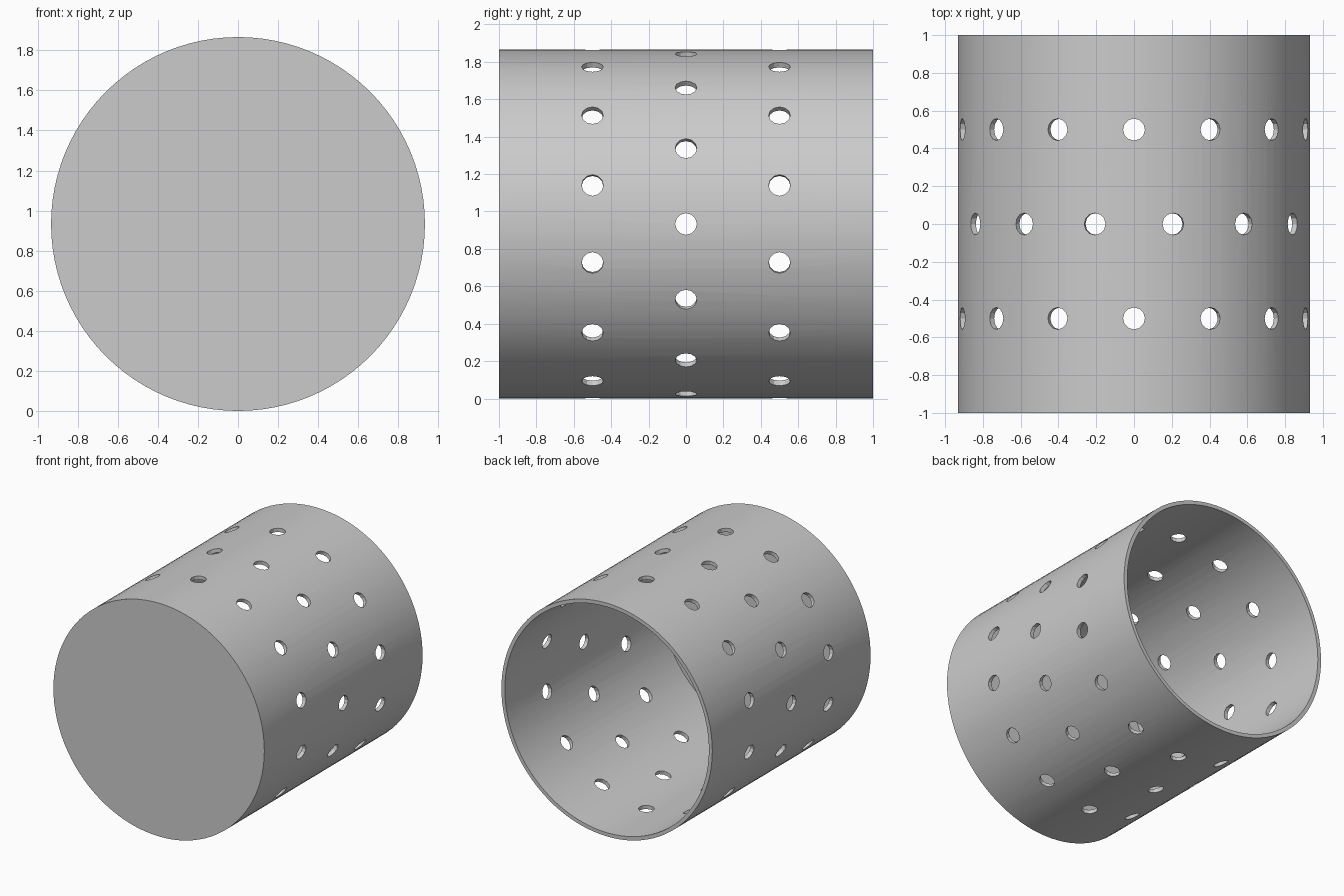
import bpy, bmesh, math
from mathutils import Matrix, Vector

if "Cube" in bpy.data.objects:
    bpy.data.objects.remove(bpy.data.objects["Cube"])

R, WALL, SEG = 0.933, 0.03, 96
HOLE_R, COUNT = 0.058, 14
STEP = 2 * math.pi / COUNT


def make_object(name, bm):
    bmesh.ops.recalc_face_normals(bm, faces=bm.faces)
    mesh = bpy.data.meshes.new(name)
    bm.to_mesh(mesh)
    bm.free()
    obj = bpy.data.objects.new(name, mesh)
    bpy.context.collection.objects.link(obj)
    return obj


# drum: cup lying along y, closed at the front, open at the back
bm = bmesh.new()
profile = [(R, -1), (R, 1), (R - WALL, 1), (R - WALL, -1 + WALL)]
rings = []
for r, y in profile:
    rings.append([bm.verts.new((r * math.sin(2 * math.pi * i / SEG), y,
                                R + r * math.cos(2 * math.pi * i / SEG)))
                  for i in range(SEG)])
for a, b in zip(rings, rings[1:]):
    for i in range(SEG):
        j = (i + 1) % SEG
        bm.faces.new((a[i], a[j], b[j], b[i]))
bm.faces.new(rings[0])
bm.faces.new(rings[-1])
drum = make_object("perforated_drum", bm)

# hole cutters: three staggered rows of short radial pegs
bm = bmesh.new()
for y, shift in ((-0.5, 0), (0, 0.5), (0.5, 0)):
    for i in range(COUNT):
        m = (Matrix.Translation(Vector((0, y, R)))
             @ Matrix.Rotation((i + shift) * STEP, 4, 'Y')
             @ Matrix.Translation(Vector((0, 0, R - WALL / 2))))
        bmesh.ops.create_cone(bm, cap_ends=True, segments=12, radius1=HOLE_R,
                              radius2=HOLE_R, depth=0.2, matrix=m)
cutter = make_object("hole_cutter", bm)

# cut the holes
bpy.context.view_layer.objects.active = drum
drum.select_set(True)
cutter.select_set(False)
mod = drum.modifiers.new("holes", 'BOOLEAN')
mod.operation = 'DIFFERENCE'
mod.solver = 'EXACT'
mod.object = cutter
bpy.ops.object.modifier_apply(modifier=mod.name)
bpy.data.objects.remove(cutter)
bpy.ops.object.shade_smooth_by_angle(angle=math.radians(25))
